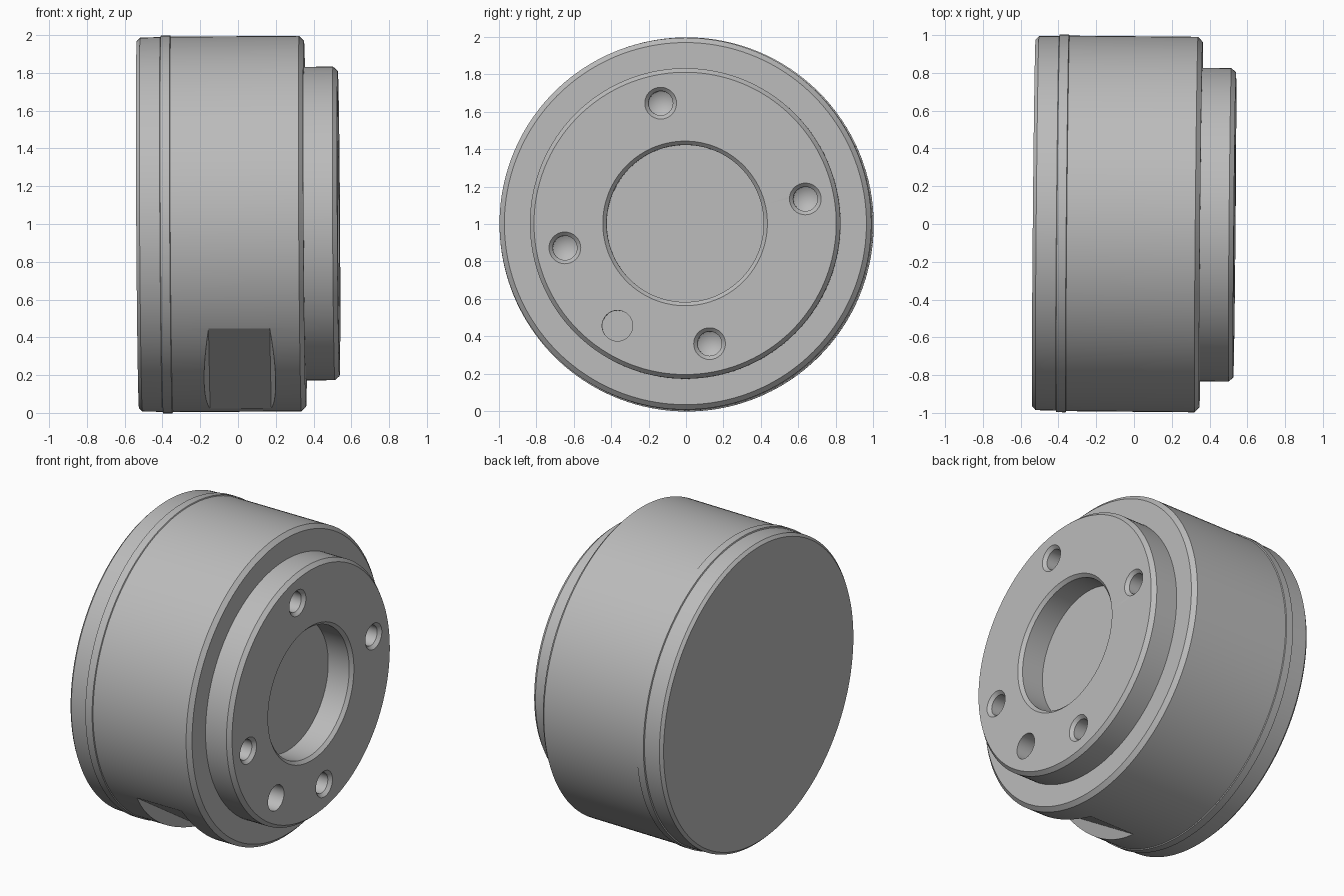
import bpy, bmesh, math
from mathutils import Matrix, Vector

if "Cube" in bpy.data.objects:
    bpy.data.objects.remove(bpy.data.objects["Cube"])

SEG = 160
steel = bpy.data.materials.new("steel grey")
steel.diffuse_color = (0.5, 0.5, 0.5, 1)
steel.use_nodes = True
steel.node_tree.nodes["Principled BSDF"].inputs["Base Color"].default_value = steel.diffuse_color

# Slightly tilted turning axis: local z runs along the axis, local x -> world y
axis = Vector((1, -0.009, 0.006)).normalized()
u = Vector((0, 1, 0))
u = (u - axis * u.dot(axis)).normalized()
v = axis.cross(u)
FRAME = Matrix.Translation((0, 0, 1)) @ Matrix((u, v, axis)).transposed().to_4x4()


def make_object(name, bm):
    bmesh.ops.recalc_face_normals(bm, faces=bm.faces)
    bm.transform(FRAME)
    mesh = bpy.data.meshes.new(name)
    bm.to_mesh(mesh)
    bm.free()
    ob = bpy.data.objects.new(name, mesh)
    bpy.context.collection.objects.link(ob)
    mesh.materials.append(steel)
    return ob


def lathe(name, profile, seg=SEG, center=(0, 0)):
    """Revolve (radius, axial) points; radius 0 makes a pole."""
    bm = bmesh.new()
    rings = []
    for r, h in profile:
        n = 1 if r == 0 else seg
        rings.append([bm.verts.new((center[0] + r * math.cos(2 * math.pi * i / seg),
                                    center[1] + r * math.sin(2 * math.pi * i / seg), h))
                      for i in range(n)])
    for a, b in zip(rings, rings[1:]):
        for i in range(seg):
            j = (i + 1) % seg
            loop = [a[i % len(a)], a[j % len(a)], b[j % len(b)], b[i % len(b)]]
            bm.faces.new(list(dict.fromkeys(loop)))
    return make_object(name, bm)


def cut(target, cutter):
    cutter.hide_render = True
    mod = target.modifiers.new(cutter.name, 'BOOLEAN')
    mod.operation = 'DIFFERENCE'
    mod.solver = 'EXACT'
    mod.object = cutter
    bpy.context.view_layer.objects.active = target
    bpy.ops.object.modifier_apply(modifier=mod.name)
    bpy.data.objects.remove(cutter, do_unlink=True)


# Main body with stepped hub and chamfered central bore
body = lathe("body", [(0, -0.35), (0.994, -0.35), (0.994, 0.33), (0.968, 0.355),
                      (0.83, 0.355), (0.83, 0.508), (0.808, 0.533), (0.44, 0.533),
                      (0.42, 0.513), (0.42, 0.36), (0, 0.36)])

# Four countersunk bolt holes with conical bottoms
START = math.radians(11.5)
for k in range(4):
    a = START + k * math.pi / 2
    cut(body, lathe("bolt_hole_cutter",
                    [(0, 0.26), (0.065, 0.30), (0.065, 0.513), (0.085, 0.533),
                     (0.085, 0.6), (0, 0.6)], 32,
                    (0.656 * math.cos(a), 0.656 * math.sin(a))))

# Plain locating hole, midway between two bolt holes
a = START + math.radians(225)
d = Vector((math.cos(a), math.sin(a), 0))
cut(body, lathe("locating_hole_cutter",
                [(0, 0.33), (0.082, 0.33), (0.082, 0.6), (0, 0.6)], 32,
                (0.656 * d.x, 0.656 * d.y)))

# Milled flat with sloping end walls, in line with the locating hole
side = Vector((-d.y, d.x, 0))
bm = bmesh.new()
levels = []
for dist, h0, h1 in ((0.917, -0.152, 0.172), (1.08, -0.21, 0.23)):
    levels.append([bm.verts.new(d * dist + side * s + Vector((0, 0, h)))
                   for s, h in ((-0.6, h0), (0.6, h0), (0.6, h1), (-0.6, h1))])
low, high = levels
bm.faces.new(low)
bm.faces.new(high)
for i in range(4):
    j = (i + 1) % 4
    bm.faces.new((low[i], low[j], high[j], high[i]))
cut(body, make_object("flat_cutter", bm))

# Back cover and the thin raised band between it and the body
cover = lathe("back_cover", [(0, -0.53), (0.972, -0.53), (0.99, -0.512), (0.992, -0.405)])
band = lathe("raised_band", [(0.992, -0.405), (1.0, -0.402), (1.0, -0.353), (0.994, -0.35)])

for ob in (body, cover, band):
    bpy.ops.object.select_all(action='DESELECT')
    ob.select_set(True)
    bpy.context.view_layer.objects.active = ob
    bpy.ops.object.shade_smooth_by_angle(angle=math.radians(20))
